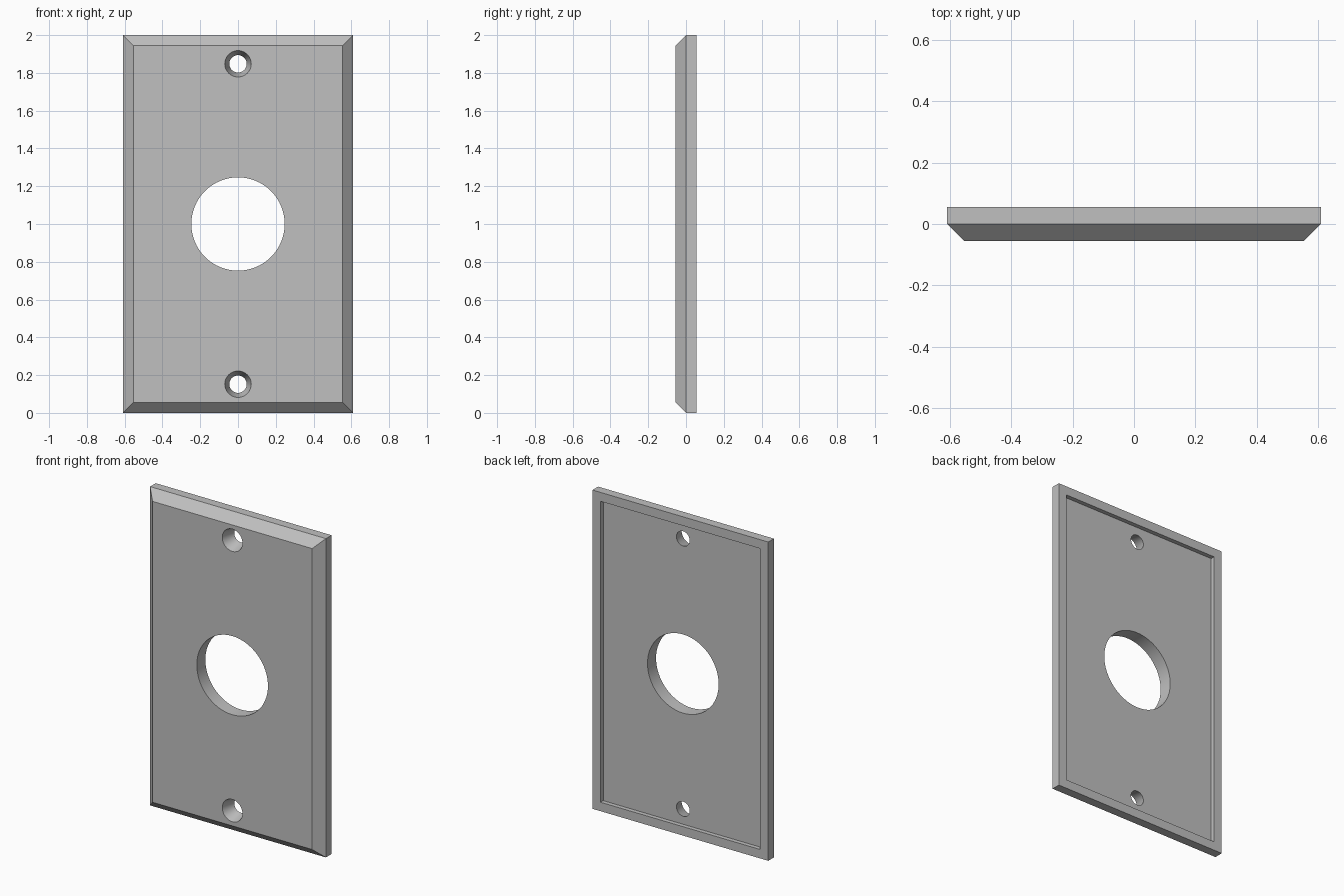
import bpy, bmesh, math

cube = bpy.data.objects.get("Cube")
if cube:
    bpy.data.objects.remove(cube, do_unlink=True)

HALF_W, HALF_H, HALF_T = 0.61, 1.0, 0.056
BEVEL, LIP, RECESS = 0.056, 0.056, 0.027
FLOOR = HALF_T - RECESS

grey = bpy.data.materials.new("plate grey")
grey.use_nodes = True
colour = (0.53, 0.53, 0.53, 1)
grey.diffuse_color = colour
grey.node_tree.nodes["Principled BSDF"].inputs["Base Color"].default_value = colour


def make_object(name, bm):
    bmesh.ops.recalc_face_normals(bm, faces=bm.faces)
    mesh = bpy.data.meshes.new(name)
    bm.to_mesh(mesh)
    bm.free()
    mesh.materials.append(grey)
    obj = bpy.data.objects.new(name, mesh)
    bpy.context.collection.objects.link(obj)
    return obj


def loft(name, rings):
    """Closed solid through a list of point rings of equal length."""
    bm = bmesh.new()
    loops = [[bm.verts.new(p) for p in ring] for ring in rings]
    n = len(loops[0])
    for a, b in zip(loops, loops[1:]):
        for i in range(n):
            j = (i + 1) % n
            bm.faces.new((a[i], a[j], b[j], b[i]))
    bm.faces.new(loops[0])
    bm.faces.new(loops[-1])
    return make_object(name, bm)


def rectangle(inset, y):
    w, h = HALF_W - inset, HALF_H - inset
    return [(sx * w, y, HALF_H + sz * h)
            for sx, sz in ((-1, -1), (1, -1), (1, 1), (-1, 1))]


def circle(radius, y, z, n=64):
    return [(radius * math.cos(i * math.tau / n), y,
             z + radius * math.sin(i * math.tau / n)) for i in range(n)]


def hole_cutter(name, z, front_radius, back_radius):
    # Extend the taper a little beyond both faces for a clean cut
    extra = 0.02
    grow = (front_radius - back_radius) / (HALF_T + FLOOR) * extra
    return loft(name, [circle(front_radius + grow, -HALF_T - extra, z),
                       circle(back_radius - grow, FLOOR + extra, z)])


# Plate: bevelled front, straight sides, shallow recess in the back
plate = loft("wall_plate", [
    rectangle(BEVEL, -HALF_T),
    rectangle(0, 0),
    rectangle(0, HALF_T),
    rectangle(LIP, HALF_T),
    rectangle(LIP, FLOOR),
])

# Large centre opening and two tapered screw holes
cutters = [hole_cutter("centre_hole_cutter", HALF_H, 0.247, 0.247)]
for side, sign in (("upper", 1), ("lower", -1)):
    cutters.append(hole_cutter(side + "_screw_cutter", HALF_H + sign * 0.848, 0.07, 0.046))

bpy.ops.object.select_all(action='DESELECT')
plate.select_set(True)
bpy.context.view_layer.objects.active = plate
for cutter in cutters:
    cutter.hide_render = True
    mod = plate.modifiers.new("hole", 'BOOLEAN')
    mod.operation = 'DIFFERENCE'
    mod.solver = 'EXACT'
    mod.object = cutter
    bpy.ops.object.modifier_apply(modifier=mod.name)
    bpy.data.objects.remove(cutter, do_unlink=True)

bpy.ops.object.shade_smooth_by_angle(angle=math.radians(30))
